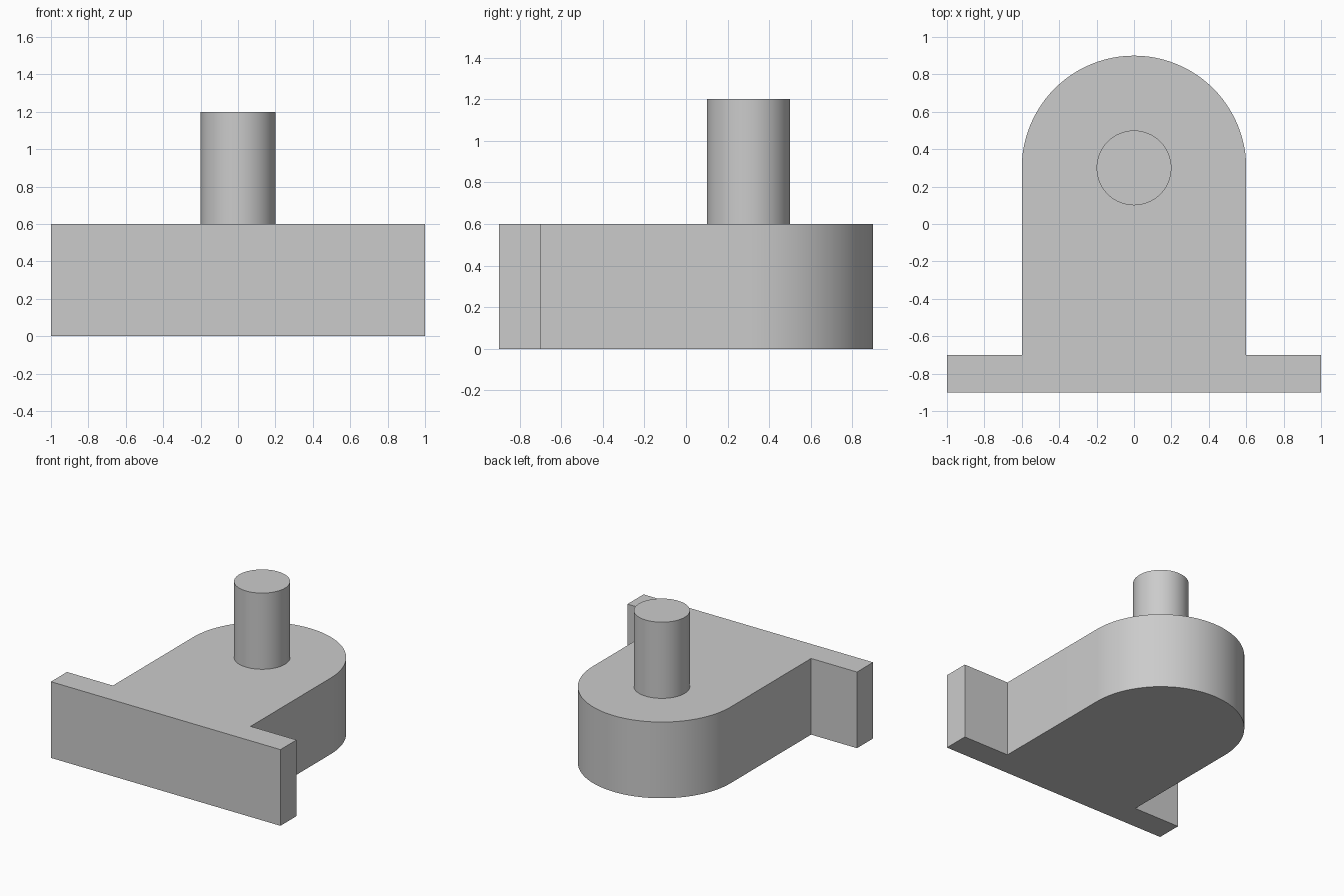
import bpy
import bmesh
from math import cos, sin, pi, radians

cube = bpy.data.objects.get("Cube")
if cube:
    bpy.data.objects.remove(cube, do_unlink=True)

grey = bpy.data.materials.new("plain_grey")
grey.use_nodes = True
grey.diffuse_color = (0.6, 0.6, 0.6, 1)
grey.node_tree.nodes["Principled BSDF"].inputs["Base Color"].default_value = (0.6, 0.6, 0.6, 1)


def arc(cx, cy, radius, start, end, steps):
    """Points along an arc, both ends included."""
    angles = [start + (end - start) * i / steps for i in range(steps + 1)]
    return [(cx + radius * cos(a), cy + radius * sin(a)) for a in angles]


def extrude_outline(name, outline, bottom, top):
    """Solid prism from a counter-clockwise outline, smooth along its curves."""
    bm = bmesh.new()
    base = bm.faces.new([bm.verts.new((x, y, bottom)) for x, y in outline])
    result = bmesh.ops.extrude_face_region(bm, geom=[base], use_keep_orig=True)
    raised = [v for v in result["geom"] if isinstance(v, bmesh.types.BMVert)]
    bmesh.ops.translate(bm, verts=raised, vec=(0, 0, top - bottom))
    bmesh.ops.recalc_face_normals(bm, faces=bm.faces)
    mesh = bpy.data.meshes.new(name)
    bm.to_mesh(mesh)
    bm.free()
    mesh.materials.append(grey)
    obj = bpy.data.objects.new(name, mesh)
    bpy.context.collection.objects.link(obj)
    bpy.ops.object.select_all(action="DESELECT")
    obj.select_set(True)
    bpy.context.view_layer.objects.active = obj
    bpy.ops.object.shade_smooth_by_angle(angle=radians(30))
    return obj


# Base block: wide front flange running into a body with a rounded back
flange = [(-0.6, -0.7), (-1, -0.7), (-1, -0.9), (1, -0.9), (1, -0.7), (0.6, -0.7)]
extrude_outline("base_block", flange + arc(0, 0.3, 0.6, 0, pi, 48), 0, 0.6)

# Upright pin, concentric with the rounded back
extrude_outline("pin", arc(0, 0.3, 0.2, 0, 2 * pi, 64)[:-1], 0.6, 1.2)
